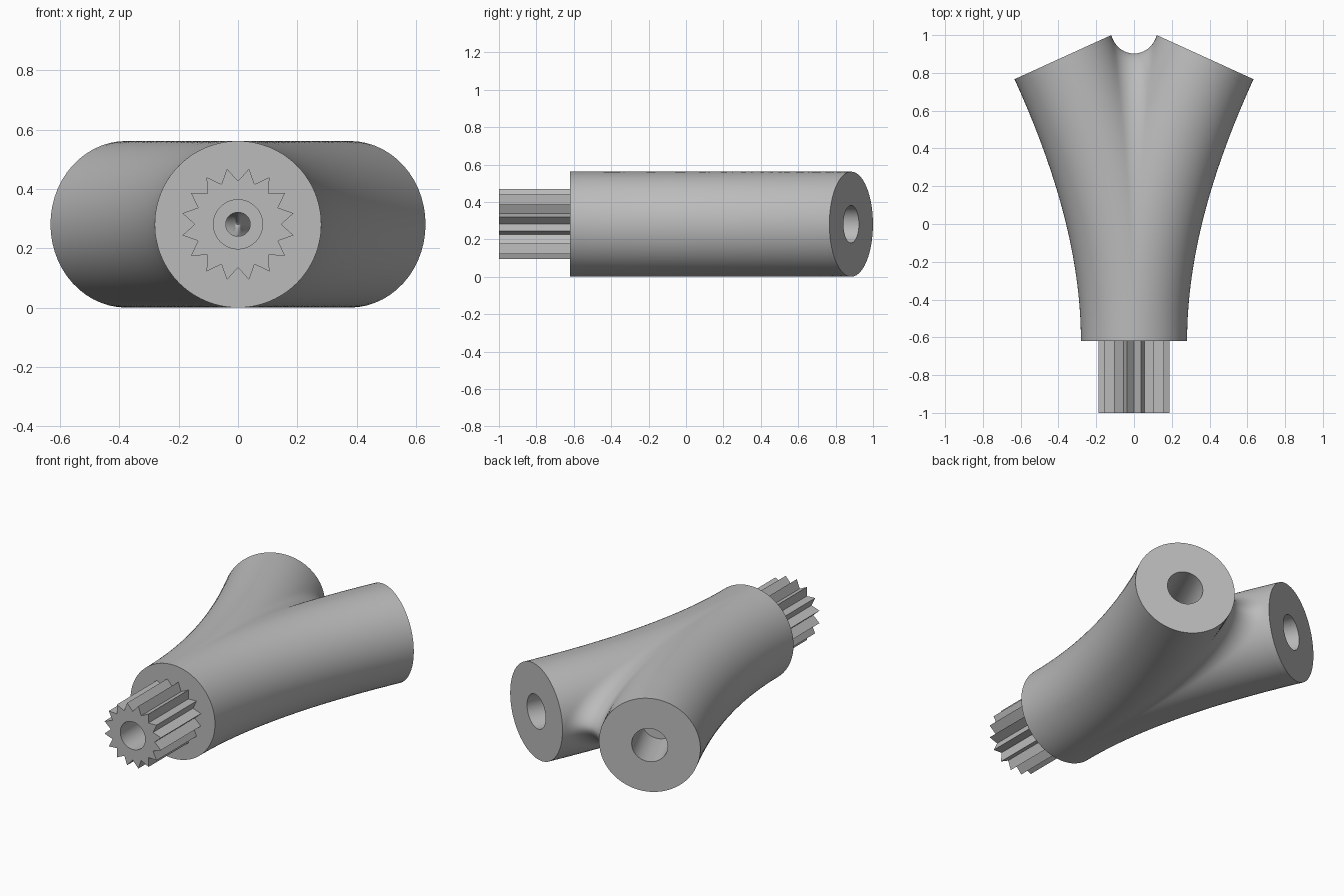
import bpy, bmesh, math
from mathutils import Vector, Matrix

if "Cube" in bpy.data.objects:
    bpy.data.objects.remove(bpy.data.objects["Cube"])

R = 0.281                           # tube radius, also the axis height
START_Y, END_X, END_Y = -0.62, 0.377, 0.883
SLOPE = math.tan(math.radians(24.5))
LENGTH = END_Y - START_Y

grey = bpy.data.materials.new("plain_grey")
grey.use_nodes = True
grey.diffuse_color = (0.5, 0.5, 0.5, 1)
grey.node_tree.nodes["Principled BSDF"].inputs["Base Color"].default_value = (0.5, 0.5, 0.5, 1)


def axis(t):
    """Point on the right branch axis and its heading away from +y."""
    b = 3 * END_X - SLOPE * LENGTH
    c = SLOPE * LENGTH - 2 * END_X
    heading = math.atan((2 * b * t + 3 * c * t * t) / LENGTH)
    return Vector((b * t * t + c * t ** 3, START_Y + LENGTH * t, R)), heading


def plane_distance(t):
    """Distance from the axis to the symmetry plane, square to the axis."""
    p, a = axis(t)
    return p.x / math.cos(a)


def new_object(name, bm):
    bmesh.ops.recalc_face_normals(bm, faces=bm.faces[:])
    mesh = bpy.data.meshes.new(name)
    bm.to_mesh(mesh)
    bm.free()
    mesh.materials.append(grey)
    ob = bpy.data.objects.new(name, mesh)
    bpy.context.collection.objects.link(ob)
    return ob


def forked_tube(name, radius, fillet, steps=48, blend=8, around=56):
    """Two curved tubes merged with a rolling-ball fillet in the crotch."""
    reach = radius + fillet
    lo, hi = 0.0, 1.0
    for _ in range(50):
        mid = (lo + hi) / 2
        lo, hi = (mid, hi) if plane_distance(mid) < reach else (lo, mid)
    stations = [lo * math.sin(i / steps * math.pi / 2) for i in range(steps + 1)]
    tail = max(2, int((1 - lo) * 40))
    stations += [lo + (1 - lo) * (i + 1) / tail for i in range(tail)]

    rows = []
    for i, t in enumerate(stations):
        p, a = axis(t)
        inward = Vector((-math.cos(a), math.sin(a), 0))
        d = plane_distance(t)
        phi = math.acos(min(1, d / reach)) if i < steps else 0
        ring = []
        for j in range(around + 1):
            w = phi + (2 * math.pi - 2 * phi) * j / around
            ring.append(p + radius * (inward * math.cos(w) + Vector((0, 0, math.sin(w)))))
        if i <= steps:
            top = []
            centre = p + inward * d + Vector((0, 0, reach * math.sin(phi)))
            to_contact = (ring[0] - centre).normalized()
            middle = Vector((0, to_contact.y, to_contact.z)).normalized()
            for k in range(blend):
                angle = middle.angle(to_contact)
                side = Vector((1, 0, 0))
                w = angle * k / blend
                top.append(centre + fillet * (middle * math.cos(w) + side * math.sin(w)))
            bottom = [Vector((v.x, v.y, 2 * R - v.z)) for v in reversed(top)]
            ring = top + ring + bottom
        rows.append(ring)

    bm = bmesh.new()
    for side in (1, -1):
        grid = [[bm.verts.new((side * v.x, v.y, v.z)) for v in row] for row in rows]
        for i in range(len(grid) - 1):
            near, far = grid[i], grid[i + 1]
            if len(near) > len(far):
                near = near[blend:-blend]
            for j in range(len(near) - 1):
                bm.faces.new((near[j], near[j + 1], far[j + 1], far[j]))
    bmesh.ops.remove_doubles(bm, verts=bm.verts[:], dist=1e-5)
    bmesh.ops.holes_fill(bm, edges=[e for e in bm.edges if e.is_boundary], sides=0)
    return new_object(name, bm)


def prism(name, outline, y0, y1):
    """Extrude an (x, z) outline along y."""
    bm = bmesh.new()
    face = bm.faces.new([bm.verts.new((x, y0, z)) for x, z in outline])
    moved = bmesh.ops.extrude_face_region(bm, geom=[face])["geom"]
    bmesh.ops.translate(bm, vec=(0, y1 - y0, 0),
                        verts=[v for v in moved if isinstance(v, bmesh.types.BMVert)])
    return new_object(name, bm)


def circle(radius, z=0.0, n=48):
    return [(radius * math.cos(2 * math.pi * i / n), z + radius * math.sin(2 * math.pi * i / n))
            for i in range(n)]


def cut(target, cutter):
    mod = target.modifiers.new("cut", 'BOOLEAN')
    mod.operation, mod.solver, mod.object = 'DIFFERENCE', 'EXACT', cutter
    bpy.context.view_layer.objects.active = target
    bpy.ops.object.modifier_apply(modifier=mod.name)


# Forked body and splined shaft
body = forked_tube("forked_body", R, 0.12)
teeth = []
for i in range(32):
    w = math.pi / 2 + i * math.pi / 16
    r = 0.191 if i % 2 else 0.146
    teeth.append((r * math.cos(w), R + r * math.sin(w)))
shaft = prism("splined_shaft", teeth, -1.0, START_Y + 0.01)

# Bores: narrow forked channel, front socket and one socket per branch
cutters = [forked_tube("channel_cutter", 0.04, 0.01, blend=4, around=32),
           prism("front_socket_cutter", circle(0.083, R), -1.1, START_Y + 0.08)]
end, heading = axis(1)
for side in (1, -1):
    socket = prism("branch_socket_cutter", circle(0.1), -0.3, 0.1)
    socket.data.transform(Matrix.Translation((side * end.x, end.y, R))
                          @ Matrix.Rotation(-side * heading, 4, 'Z'))
    cutters.append(socket)
for cutter in cutters:
    cut(body, cutter)
cut(shaft, cutters[1])
for cutter in cutters:
    bpy.data.objects.remove(cutter)

# Smooth tubes with sharp rims and teeth
for ob in (body, shaft):
    bpy.ops.object.select_all(action='DESELECT')
    ob.select_set(True)
    bpy.context.view_layer.objects.active = ob
    bpy.ops.object.shade_smooth_by_angle(angle=math.radians(30))
